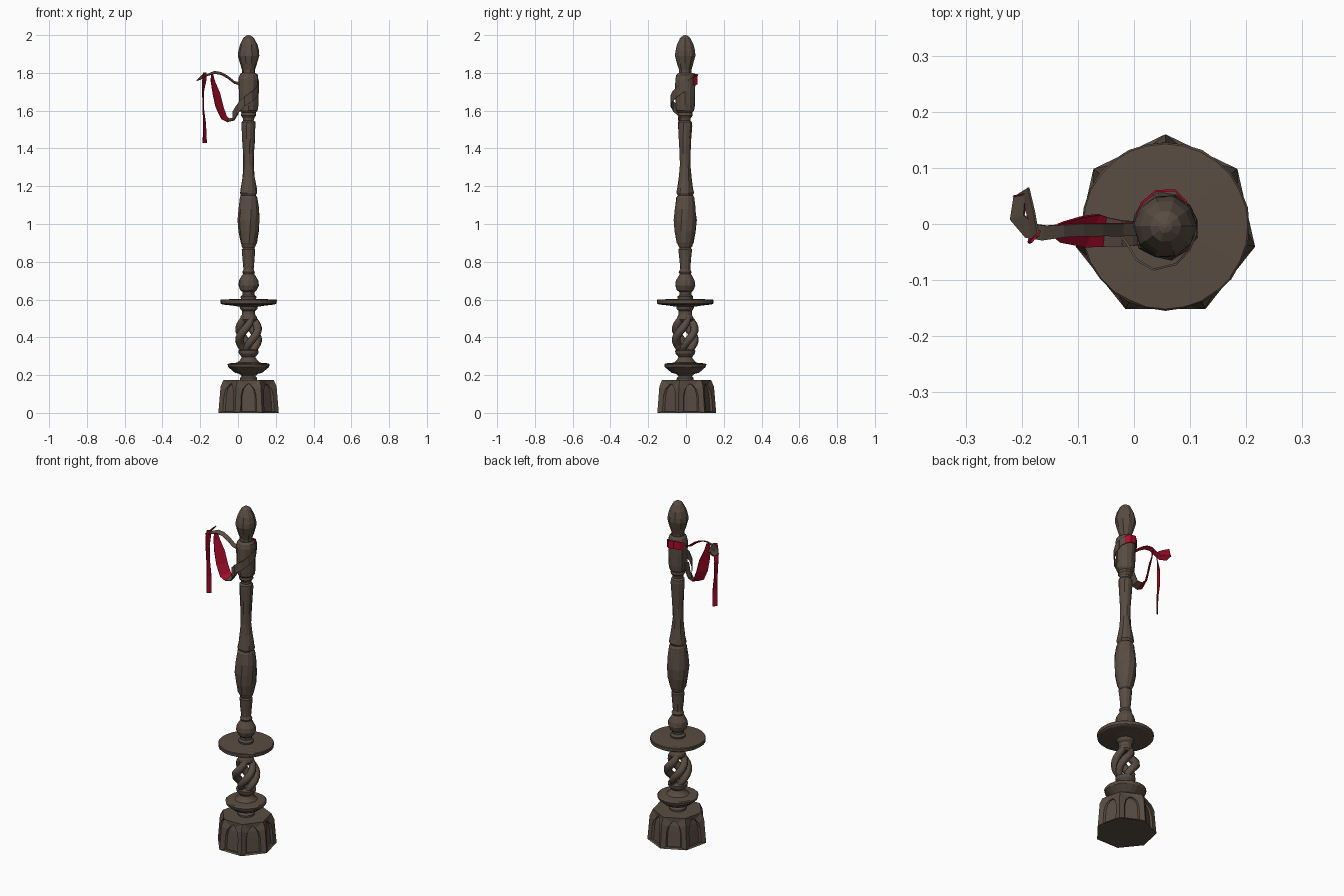
import bpy, bmesh, math, random
from mathutils import Vector

random.seed(4)
CX, CY = 0.056, -0.004


def material(name, col):
    m = bpy.data.materials.new(name)
    m.diffuse_color = (*col, 1)
    return m


WOOD = material("dark wood", (0.1, 0.073, 0.055))
RED = material("red cloth", (0.4, 0.004, 0.024))


def finish(bm, name, mats):
    bmesh.ops.recalc_face_normals(bm, faces=bm.faces[:])
    me = bpy.data.meshes.new(name)
    bm.to_mesh(me)
    bm.free()
    for m in mats:
        me.materials.append(m)
    ob = bpy.data.objects.new(name, me)
    bpy.context.collection.objects.link(ob)
    return ob


def lathe(name, profile, sides, jitter=0.0, twist=0.0):
    """Faceted turned part; profile is (radius, z) from bottom to top."""
    bm = bmesh.new()
    rings = []
    for k, (r, z) in enumerate(profile):
        ring = []
        for i in range(sides):
            a = 2 * math.pi * i / sides + twist * k
            rr = r * (1 + random.uniform(-jitter, jitter))
            ring.append(bm.verts.new((CX + rr * math.cos(a), CY + rr * math.sin(a), z)))
        rings.append(ring)
    for lo, hi in zip(rings, rings[1:]):
        for i in range(sides):
            j = (i + 1) % sides
            bm.faces.new((lo[i], lo[j], hi[j], hi[i]))
    bm.faces.new(rings[0][::-1])
    bm.faces.new(rings[-1])
    return finish(bm, name, [WOOD])


def ribbon(name, stations, mats):
    """Thin strip; stations are (centre, half width vector). Sides take mats[0] / mats[1]."""
    bm = bmesh.new()
    pts = [Vector(p) for p, w in stations]
    rings = []
    for i, (p, w) in enumerate(stations):
        t = pts[min(i + 1, len(pts) - 1)] - pts[max(i - 1, 0)]
        w = Vector(w)
        n = t.cross(w).normalized() * 0.002
        rings.append([bm.verts.new(pts[i] + s) for s in (-w + n, w + n, w - n, -w - n)])
    for a, b in zip(rings, rings[1:]):
        for k in range(4):
            f = bm.faces.new((a[k], a[(k + 1) % 4], b[(k + 1) % 4], b[k]))
            f.material_index = 1 if k == 2 else 0
    bm.faces.new(rings[0])
    bm.faces.new(rings[-1])
    return finish(bm, name, mats)


# Seven-sided base with an arched recess on every side and proud corners
def base_corner(i, z, inset):
    r = 0.164 - 0.012 * z / 0.14 if z < 0.14 else 0.152 - 0.016 * (z - 0.14) / 0.035
    a = math.pi / 2 + 2 * math.pi * i / 7
    return Vector(((r - inset) * math.cos(a), (r - inset) * math.sin(a), z))


half_arch = [(-0.62, 0.008), (-0.62, 0.09), (-0.5, 0.125), (-0.25, 0.145), (0, 0.155)]
half_edge = [(-1, 0.0), (-1, 0.09), (-1, 0.14), (-1, 0.175), (0, 0.175)]
arch = half_arch + [(-u, z) for u, z in half_arch[-2::-1]]
edge = half_edge + [(-u, z) for u, z in half_edge[-2::-1]]
bm = bmesh.new()
for s in range(7):
    def put(u, z, inset):
        p = base_corner(s, z, inset).lerp(base_corner(s + 1, z, inset), (u + 1) / 2)
        k = 1 if z == 0.175 else 1 - 0.11 * (1 - abs(u))
        return bm.verts.new(Vector((CX + p.x * k, CY + p.y * k, z)))
    outer = [put(u, z, 0) for u, z in edge]
    inner = [put(u, z, 0) for u, z in arch]
    deep = [put(u * 0.92, z, 0.012) for u, z in arch]
    n = len(arch)
    for i in range(n):
        j = (i + 1) % n
        bm.faces.new((outer[i], outer[j], inner[j], inner[i]))
        bm.faces.new((inner[i], inner[j], deep[j], deep[i]))
    for i in range(n // 2 - 1):
        bm.faces.new((deep[i], deep[n - 1 - i], deep[n - 2 - i], deep[i + 1]))
    m = n // 2
    bm.faces.new((deep[m - 1], deep[m + 1], deep[m]))
for z in (0, 0.175):
    bm.faces.new([bm.verts.new(base_corner(i, z, 0) + Vector((CX, CY, 0))) for i in range(7)])
bmesh.ops.remove_doubles(bm, verts=bm.verts[:], dist=0.0002)
finish(bm, "base", [WOOD])

# Small dish and stem on the base
lathe("lower_dish", [(0.045, 0.17), (0.045, 0.185), (0.036, 0.195), (0.05, 0.207), (0.072, 0.212),
                     (0.108, 0.242), (0.112, 0.257), (0.105, 0.262), (0.06, 0.266), (0.045, 0.28),
                     (0.036, 0.295), (0.052, 0.315), (0.054, 0.33), (0.03, 0.338)], 20, 0.01)

# Open knot of four twisted strands
for s in range(4):
    cu = bpy.data.curves.new("knot_strand", 'CURVE')
    cu.dimensions = '3D'
    cu.bevel_depth = 0.022
    cu.bevel_resolution = 1
    cu.use_fill_caps = True
    sp = cu.splines.new('POLY')
    sp.points.add(10)
    for k in range(11):
        t = k / 10
        r = 0.026 + 0.03 * math.sin(math.pi * t)
        a = math.pi / 4 + s * math.pi / 2 + (t - 0.5) * 2.6
        sp.points[k].co = (CX + r * math.cos(a), CY + r * math.sin(a), 0.33 + 0.17 * t, 1)
        sp.points[k].radius = 0.85 + 0.2 * math.sin(math.pi * t)
    cu.materials.append(WOOD)
    bpy.context.collection.objects.link(bpy.data.objects.new("knot_strand", cu))

# Collar above the knot and the wide disc
lathe("collar", [(0.036, 0.485), (0.044, 0.495), (0.042, 0.51), (0.036, 0.52), (0.036, 0.54),
                 (0.045, 0.55), (0.05, 0.57)], 14, 0.03)
lathe("wide_disc", [(0.05, 0.562), (0.085, 0.568), (0.14, 0.574), (0.149, 0.58),
                    (0.15, 0.597), (0.147, 0.6), (0.04, 0.604)], 28, 0.006)

# Turned shaft
lathe("lower_shaft", [(0.04, 0.6), (0.042, 0.615), (0.032, 0.625), (0.032, 0.64), (0.044, 0.65),
                      (0.053, 0.675), (0.05, 0.7), (0.036, 0.725), (0.03, 0.735), (0.034, 0.745),
                      (0.027, 0.76), (0.031, 0.81), (0.036, 0.865), (0.031, 0.872), (0.037, 0.882),
                      (0.04, 0.895)], 12, 0.04)
lathe("middle_shaft", [(0.036, 0.885), (0.043, 0.9), (0.055, 0.96), (0.06, 1.02), (0.056, 1.08),
                       (0.047, 1.14), (0.041, 1.152), (0.047, 1.165), (0.043, 1.19), (0.033, 1.25),
                       (0.028, 1.31), (0.029, 1.37), (0.034, 1.45), (0.038, 1.52), (0.037, 1.54),
                       (0.028, 1.548), (0.03, 1.56), (0.036, 1.575)], 12, 0.05, 0.06)
lathe("upper_shaft", [(0.03, 1.56), (0.04, 1.575), (0.038, 1.59), (0.047, 1.6), (0.051, 1.63),
                      (0.053, 1.7), (0.053, 1.765), (0.048, 1.79), (0.037, 1.8)], 12, 0.03)
lathe("finial", [(0.034, 1.79), (0.034, 1.815), (0.045, 1.85), (0.056, 1.89), (0.055, 1.915),
                 (0.046, 1.95), (0.028, 1.985), (0.012, 1.997), (0.003, 2.0)], 10, 0.03)


# Cloth wrapped round the upper shaft: red behind, brown at the sides and front
def wrap(name, path, half, mat):
    st = []
    for deg, r, z in path:
        a = math.radians(deg)
        st.append(((CX + r * math.cos(a), CY + r * math.sin(a), z), (0, 0, half)))
    ribbon(name, st, [mat, mat])


wrap("cloth_wrap_back", [(160, 0.055, 1.752), (135, 0.059, 1.758), (105, 0.065, 1.765),
                         (75, 0.066, 1.762), (48, 0.057, 1.755)], 0.023, RED)
wrap("cloth_wrap_right", [(50, 0.054, 1.755), (30, 0.054, 1.748), (12, 0.054, 1.735)], 0.022, WOOD)
wrap("cloth_wrap_front", [(15, 0.055, 1.735), (-15, 0.056, 1.72), (-45, 0.06, 1.70), (-75, 0.07, 1.675),
                          (-105, 0.08, 1.65), (-130, 0.079, 1.62), (-155, 0.075, 1.595),
                          (-172, 0.084, 1.57)], 0.026, WOOD)

# Swag from the wrap up to the flying strand
ribbon("cloth_swag", [((-0.138, -0.01, 1.795), (0.004, 0.01, 0)), ((-0.133, -0.01, 1.755), (0.01, 0.014, 0)),
                      ((-0.114, -0.01, 1.69), (0.019, 0.022, 0)), ((-0.098, -0.01, 1.62), (0.02, 0.025, 0)),
                      ((-0.075, -0.012, 1.565), (0.013, 0.029, 0.008)),
                      ((-0.05, -0.014, 1.548), (0.003, 0.026, 0.008))], [RED, RED])
ribbon("cloth_swag_turn", [((-0.053, -0.014, 1.549), (0.003, 0.026, 0.008)),
                           ((-0.02, -0.017, 1.556), (0, 0.023, 0.006)),
                           ((0.0, -0.017, 1.59), (0, 0.022, 0.008)),
                           ((0.008, -0.017, 1.64), (0, 0.02, 0.005))], [WOOD, WOOD])

# Flying strand, brown above and red below
W = (0, 0.011, 0.006)
ribbon("cloth_strand", [((0.008, -0.008, 1.742), W), ((-0.02, -0.01, 1.75), W), ((-0.055, -0.01, 1.778), W),
                        ((-0.09, -0.01, 1.797), W), ((-0.125, -0.012, 1.803), W),
                        ((-0.16, -0.016, 1.79), (0.003, 0.013, 0.005)),
                        ((-0.185, -0.012, 1.776), (0.008, 0.012, 0.008)),
                        ((-0.208, 0.012, 1.768), (0.012, 0.004, 0.01)),
                        ((-0.203, 0.05, 1.772), (0.01, -0.002, 0.01))], [RED, WOOD])

# Loose loop at the end, folded back with the brown side up
ribbon("cloth_loop", [((-0.206, 0.05, 1.772), (0.01, 0.002, 0.01)),
                      ((-0.196, 0.06, 1.78), (0.008, 0.005, 0.011)),
                      ((-0.184, 0.02, 1.788), (0.006, 0.002, 0.012)),
                      ((-0.176, -0.025, 1.79), (0.006, 0.002, 0.012))], [WOOD, RED])

# Hanging tail
ribbon("cloth_tail", [((-0.175, -0.022, 1.802), (0.008, 0.01, 0)), ((-0.178, -0.024, 1.765), (0.01, 0.01, 0)),
                      ((-0.185, -0.02, 1.7), (0.003, 0.013, 0)), ((-0.184, -0.016, 1.61), (0.002, 0.012, 0)),
                      ((-0.177, -0.018, 1.53), (0.006, 0.012, 0)),
                      ((-0.176, -0.02, 1.43), (0.01, 0.01, 0))], [RED, RED])
